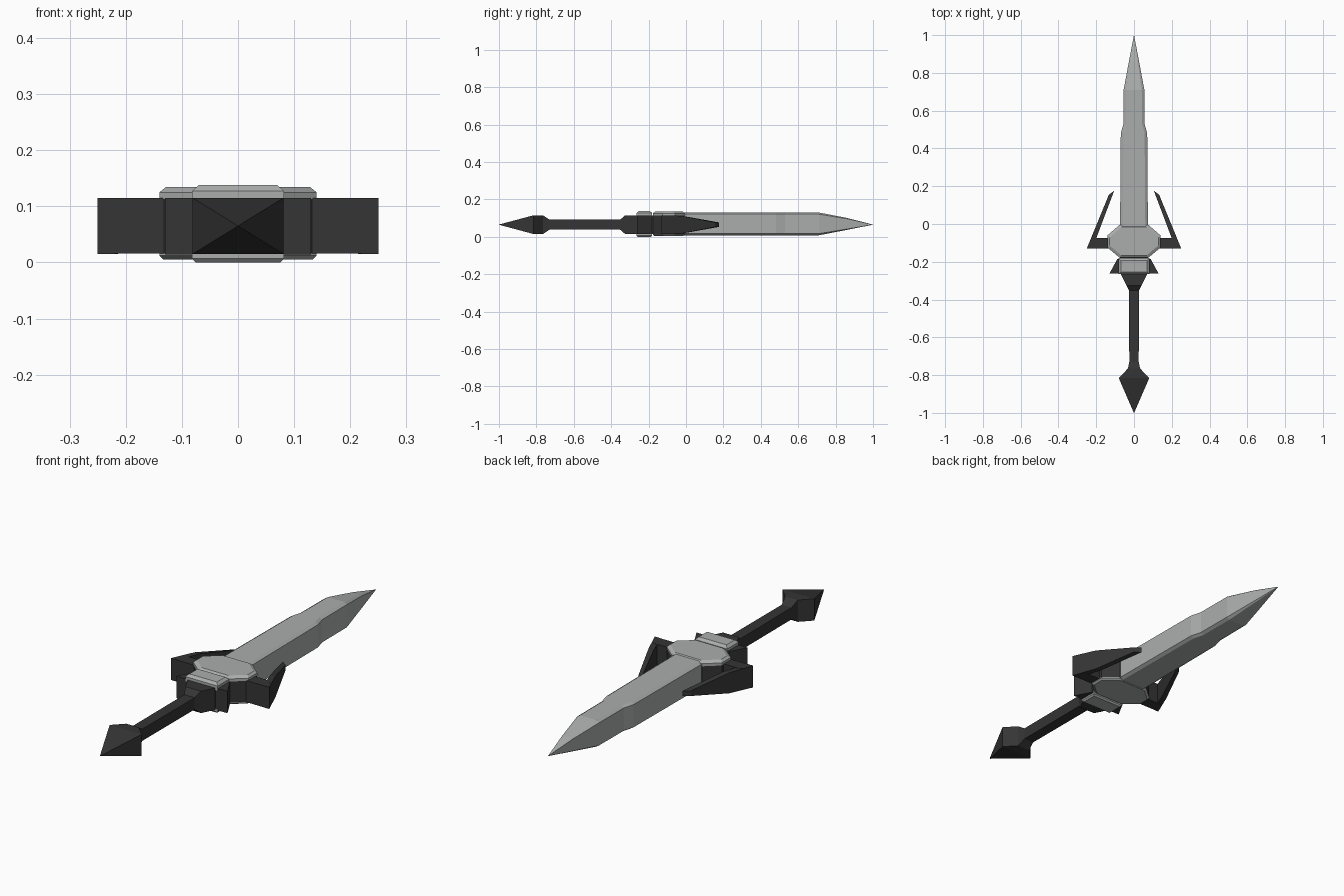
import bpy, bmesh
from math import copysign

if "Cube" in bpy.data.objects:
    bpy.data.objects.remove(bpy.data.objects["Cube"])

ZC = 0.065  # height of the sword's middle plane


def material(name, v):
    m = bpy.data.materials.new(name)
    m.diffuse_color = (*v, 1)
    m.use_nodes = True
    m.node_tree.nodes["Principled BSDF"].inputs["Base Color"].default_value = m.diffuse_color
    return m


STEEL = material("pale steel", (0.41, 0.42, 0.42))
DARK = material("dark grip", (0.035, 0.035, 0.035))


def loft(name, rings, mat, mirror=False):
    """Skin equal-length rings of points, cap the ends, optionally mirror in x."""
    bm = bmesh.new()
    vs = [[bm.verts.new(p) for p in r] for r in rings]
    n = len(rings[0])
    for a, b in zip(vs, vs[1:]):
        for i in range(n):
            j = (i + 1) % n
            bm.faces.new((a[i], a[j], b[j], b[i]))
    bm.faces.new(vs[0])
    bm.faces.new(vs[-1])
    bmesh.ops.remove_doubles(bm, verts=bm.verts, dist=1e-5)
    bmesh.ops.recalc_face_normals(bm, faces=bm.faces)
    me = bpy.data.meshes.new(name)
    bm.to_mesh(me)
    bm.free()
    ob = bpy.data.objects.new(name, me)
    bpy.context.collection.objects.link(ob)
    me.materials.append(mat)
    if mirror:
        mod = ob.modifiers.new("mirror", 'MIRROR')
        mod.use_mirror_merge = False
    return ob


def rect(y, w, h):
    return [(-w, y, ZC - h), (w, y, ZC - h), (w, y, ZC + h), (-w, y, ZC + h)]


def prism(name, outline, levels, mat, mirror=False):
    """Stack an outline through (z, inset) levels."""
    cx = sum(p[0] for p in outline) / len(outline)
    cy = sum(p[1] for p in outline) / len(outline)
    rings = [[(x - copysign(i, x - cx), y - copysign(i, y - cy), z)
              for x, y in outline] for z, i in levels]
    return loft(name, rings, mat, mirror)


# Blade: chamfered bar stepping in once, ending in a point
def blade_ring(y, w, h, s=1.0):
    c, d = 0.014 * s, 0.009 * s
    half = [(w - c, -h), (w, -h + d), (w, h - d), (w - c, h)]
    pts = half + [(-x, z) for x, z in reversed(half)]
    return [(x, y, 0.069 + (z if s else 0)) for x, z in pts]


blade = [blade_ring(y, w, 0.061) for y, w in
         ((-0.04, 0.074), (0.48, 0.07), (0.53, 0.056), (0.71, 0.055))]
blade.append(blade_ring(0.86, 0.027, 0.032, 0.5))
blade.append([(0, 1, ZC)] * 8)
# tip ring collapses to one vertex, so build it with a tiny flat end
blade[-1] = [(p[0] * 0.01, 1, ZC + (p[2] - 0.069) * 0.01) for p in blade[-2]]
loft("blade", blade, STEEL)

# Octagonal guard core with steel plates above and below
octagon = [(0.14, -0.06), (0.078, -0.006), (-0.078, -0.006), (-0.14, -0.06),
           (-0.14, -0.125), (-0.078, -0.177), (0.078, -0.177), (0.14, -0.125)]
prism("guard_core", octagon, [(0.014, 0.001), (0.116, 0.001)], DARK)
prism("guard_plate_top", octagon, [(0.113, 0), (0.125, 0), (0.134, 0.011)], STEEL)
prism("guard_plate_bottom", octagon, [(0.016, 0), (0.012, 0), (0.005, 0.007)], STEEL)

# Collar: flared dark sides with small steel plates
collar = [(0.088, -0.185), (-0.088, -0.185), (-0.13, -0.262), (0.13, -0.262)]
prism("collar_core", collar, [(0.014, 0), (0.115, 0)], DARK)
small = [(0.082, -0.181), (-0.082, -0.181), (-0.082, -0.265), (0.082, -0.265)]
prism("collar_plate_top", small, [(0.105, 0), (0.127, 0), (0.138, 0.012)], STEEL)
prism("collar_plate_bottom", small, [(0.02, 0), (0.007, 0), (0.0, 0.007)], STEEL)

# Grip: neck under the collar, slim handle, pointed pommel
loft("grip", [rect(*s) for s in (
    (-0.16, 0.075, 0.05), (-0.27, 0.068, 0.05), (-0.325, 0.04, 0.05),
    (-0.352, 0.026, 0.027), (-0.73, 0.025, 0.027), (-0.765, 0.032, 0.05),
    (-0.815, 0.081, 0.05), (-1.0, 0.0008, 0.0006))], DARK)

# Side prongs: short arm plus a tapering swept spike, mirrored
arm = [(0.12, -0.13), (0.225, -0.13), (0.225, -0.075), (0.12, -0.075)]
prism("guard_arm", arm, [(ZC - 0.0495, 0), (ZC + 0.0495, 0)], DARK, True)
spike = []
for (ox, oy), (ix, iy), h in (((0.25, -0.13), (0.22, -0.13), 0.05),
                              ((0.205, -0.02), (0.179, -0.02), 0.047),
                              ((0.133, 0.155), (0.105, 0.176), 0.012)):
    spike.append([(ox, oy, ZC - h), (ix, iy, ZC - h), (ix, iy, ZC + h), (ox, oy, ZC + h)])
loft("guard_spike", spike, DARK, True)
